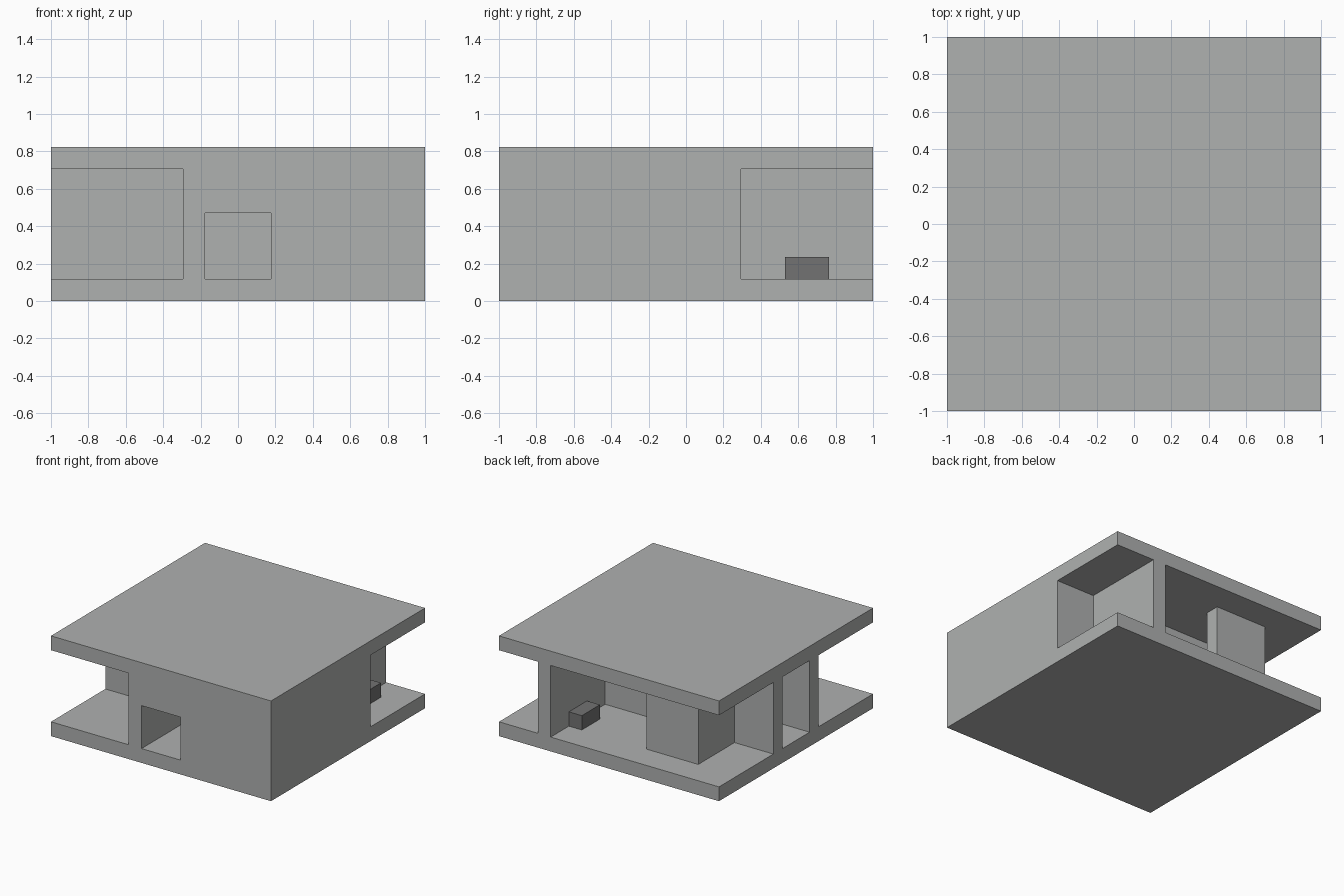
import bpy

if "Cube" in bpy.data.objects:
    bpy.data.objects.remove(bpy.data.objects["Cube"], do_unlink=True)

U = 2 / 17     # one building block; the plan is 17 by 17 blocks
SIDE = 17
FLOOR, CEILING, ROOF = 1, 6, 7   # levels in blocks


def material(name, rgb):
    mat = bpy.data.materials.new(name)
    mat.use_nodes = True
    colour = (*rgb, 1)
    mat.diffuse_color = colour
    mat.node_tree.nodes["Principled BSDF"].inputs["Base Color"].default_value = colour
    return mat


stone = material("light grey stone", (0.43, 0.44, 0.435))
dark = material("dark grey stone", (0.17, 0.17, 0.17))


def block(name, x, y, z=(FLOOR, CEILING), mat=stone):
    """Box given by start and end blocks, counted from the right front corner."""
    lo = [x[0] * U - 1, y[0] * U - 1, z[0] * U]
    hi = [x[1] * U - 1, y[1] * U - 1, z[1] * U]
    bpy.ops.mesh.primitive_cube_add(size=1, location=[(a + b) / 2 for a, b in zip(lo, hi)])
    ob = bpy.context.object
    ob.name = name
    ob.scale = [b - a for a, b in zip(lo, hi)]
    bpy.ops.object.transform_apply(location=False, rotation=False, scale=True)
    ob.data.materials.append(mat)
    return ob


# Floor and roof slabs
block("floor_slab", (0, SIDE), (0, SIDE), (0, FLOOR))
block("roof_slab", (0, SIDE), (0, SIDE), (CEILING, ROOF))

# Front wall with a low doorway
block("front_wall", (10, SIDE), (0, 1))
block("door_lintel", (7, 10), (0, 1), (4, CEILING))

# Recessed front porch beside the doorway
block("porch_side_wall", (6, 7), (0, 7))
block("porch_back_wall", (0, 6), (6, 7))

# Outer left wall and the wall across the middle
block("left_wall", (16, SIDE), (1, 10))
block("middle_wall", (0, SIDE), (10, 11))

# Rear porch wall and open-sided closet
block("rear_porch_wall", (13, 14), (11, SIDE))
block("closet_side_wall", (3, 4), (11, 15))
block("closet_back_wall", (4, 7), (14, 15))

# Low dark bench passing through the rear porch wall
block("bench", (12, 15), (13, 15), (FLOOR, 2), dark)
